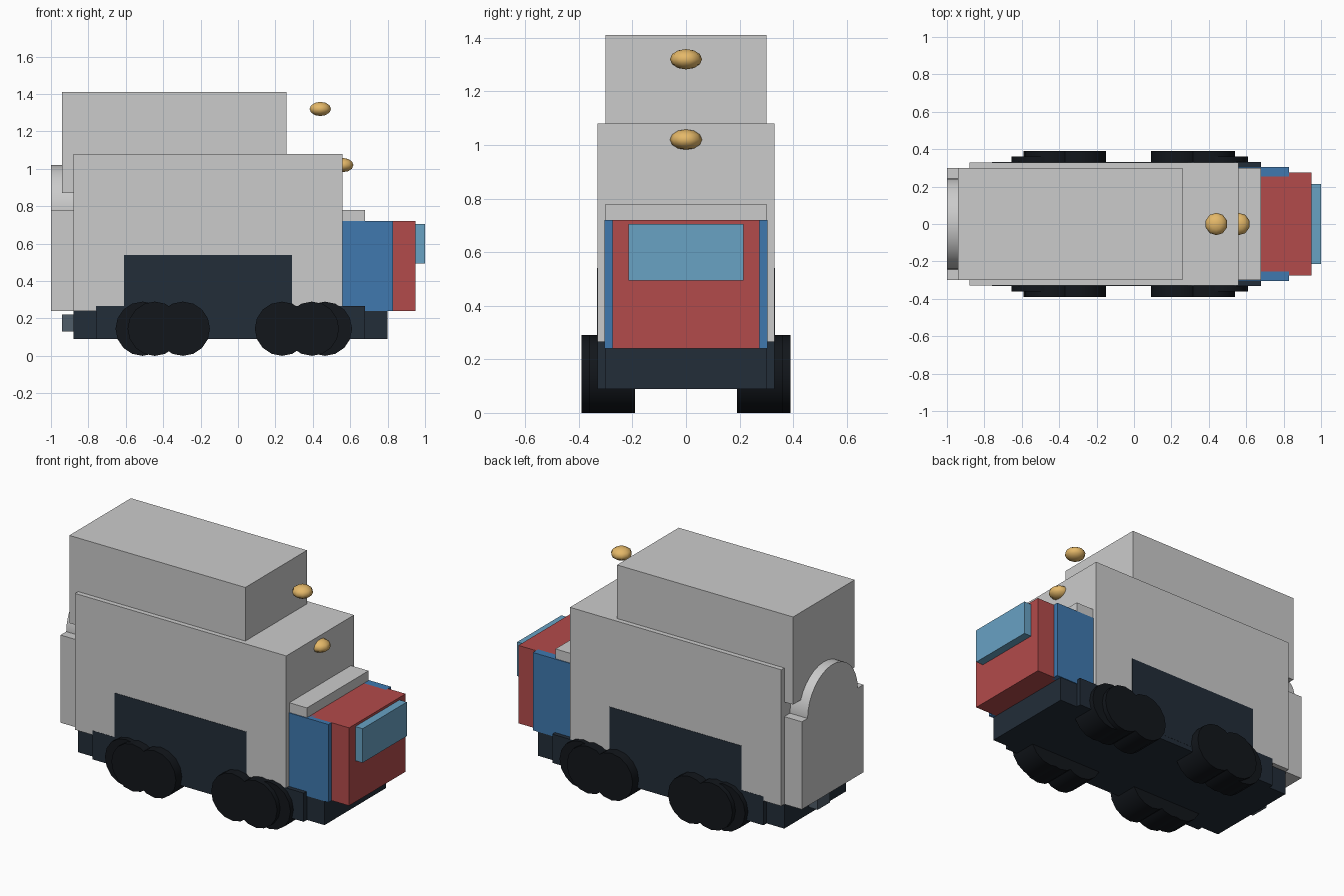
import bpy
from math import pi, radians

if "Cube" in bpy.data.objects:
    bpy.data.objects.remove(bpy.data.objects["Cube"])


def material(name, rgb):
    m = bpy.data.materials.new(name)
    m.diffuse_color = (*rgb, 1)
    m.use_nodes = True
    m.node_tree.nodes["Principled BSDF"].inputs["Base Color"].default_value = m.diffuse_color
    return m


RED = material("red", (0.45, 0.07, 0.07))
BLUE = material("blue", (0.05, 0.19, 0.43))
GLASS = material("glass", (0.14, 0.36, 0.55))
DARK = material("dark", (0.016, 0.026, 0.04))
RUBBER = material("rubber", (0.006, 0.008, 0.011))
AMBER = material("amber", (0.78, 0.48, 0.14))
STEEL = material("steel", (0.08, 0.11, 0.14))


def finish(name, mat=None, smooth=False):
    ob = bpy.context.object
    ob.name = name
    if mat:
        ob.data.materials.append(mat)
    if smooth:
        bpy.ops.object.shade_smooth_by_angle(angle=radians(50))
    return ob


def box(name, x0, x1, half_y, z0, z1, mat=None, y=0):
    bpy.ops.mesh.primitive_cube_add(size=1, location=((x0 + x1) / 2, y, (z0 + z1) / 2))
    bpy.context.object.scale = (x1 - x0, 2 * half_y, z1 - z0)
    bpy.ops.object.transform_apply(location=False, rotation=False, scale=True)
    return finish(name, mat)


# Chassis, skirts and rear hitch
box("chassis", -0.88, 0.80, 0.30, 0.09, 0.24, DARK)
box("chassis_sill", -0.76, 0.68, 0.331, 0.09, 0.267, DARK)
box("side_tank", -0.61, 0.29, 0.332, 0.12, 0.54, DARK)
box("rear_hitch", -0.94, -0.86, 0.06, 0.13, 0.22, STEEL)

# Body boxes
box("main_body", -0.88, 0.56, 0.33, 0.24, 1.08)
box("upper_body", -0.94, 0.26, 0.30, 0.87, 1.41)
box("cab_roof", 0.50, 0.68, 0.30, 0.71, 0.78)

# Rear door with round arch above it
box("rear_door", -1.0, -0.87, 0.30, 0.24, 0.78)
bpy.ops.mesh.primitive_cylinder_add(vertices=32, radius=0.245, depth=0.12,
                                    location=(-0.94, 0, 0.775), rotation=(0, pi / 2, 0))
finish("rear_arch", None, True)

# Cab
for side, s in (("left", -1), ("right", 1)):
    box("cab_door_" + side, 0.55, 0.83, 0.025, 0.24, 0.72, BLUE, s * 0.28)
box("cab_front", 0.56, 0.95, 0.275, 0.24, 0.72, RED)
box("windscreen", 0.94, 1.0, 0.215, 0.495, 0.705, GLASS)

# Wheels: outer pairs and one recessed wheel per group
for x, outer in ((-0.51, 0.36), (-0.445, 0.39), (-0.295, 0.39),
                 (0.235, 0.39), (0.395, 0.39), (0.465, 0.36)):
    for side, s in (("front", -1), ("back", 1)):
        bpy.ops.mesh.primitive_cylinder_add(vertices=16, radius=0.145, depth=outer - 0.19,
                                            location=(x, s * (outer + 0.19) / 2, 0.145),
                                            rotation=(pi / 2, 0, 0))
        finish("wheel_" + side, RUBBER, True)

# Beacon lamps
for name, x, z in (("upper_lamp", 0.44, 1.32), ("lower_lamp", 0.56, 1.02)):
    bpy.ops.mesh.primitive_uv_sphere_add(segments=10, ring_count=6, radius=1, location=(x, 0, z))
    bpy.context.object.scale = (0.06, 0.06, 0.038)
    bpy.ops.object.transform_apply(location=False, rotation=False, scale=True)
    finish(name, AMBER, True)
